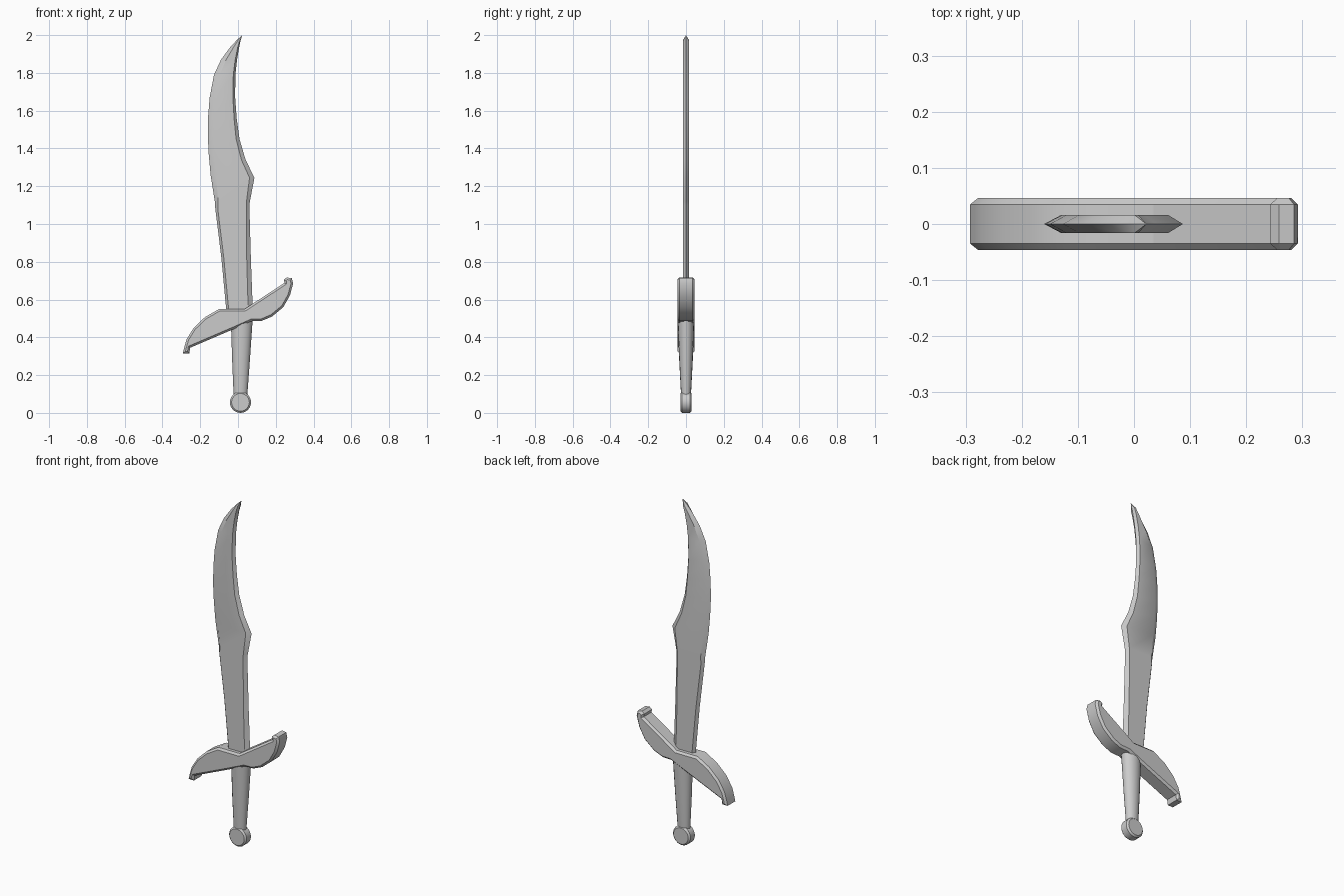
import bpy, bmesh, math

if "Cube" in bpy.data.objects:
    bpy.data.objects.remove(bpy.data.objects["Cube"])


def finish(name, bm, angle=30):
    bmesh.ops.recalc_face_normals(bm, faces=bm.faces)
    mesh = bpy.data.meshes.new(name)
    bm.to_mesh(mesh)
    bm.free()
    obj = bpy.data.objects.new(name, mesh)
    bpy.context.collection.objects.link(obj)
    bpy.ops.object.select_all(action='DESELECT')
    obj.select_set(True)
    bpy.context.view_layer.objects.active = obj
    bpy.ops.object.shade_smooth_by_angle(angle=math.radians(angle))
    return obj


def plate(name, outline, half, bevel, angle=30):
    """Extrude an XZ outline through y and chamfer the rims of both faces."""
    bm = bmesh.new()
    face = bm.faces.new([bm.verts.new((x, -half, z)) for x, z in outline])
    ext = bmesh.ops.extrude_face_region(bm, geom=[face], use_keep_orig=True)
    for v in ext['geom']:
        if isinstance(v, bmesh.types.BMVert):
            v.co.y = half
    bmesh.ops.recalc_face_normals(bm, faces=bm.faces)
    rims = [e for e in bm.edges if abs(e.verts[0].co.y - e.verts[1].co.y) < 1e-5]
    bmesh.ops.bevel(bm, geom=rims, offset=bevel, segments=1, affect='EDGES',
                    profile=0.5, clamp_overlap=True)
    return finish(name, bm, angle)


def loft(bm, rings):
    for a, b in zip(rings, rings[1:]):
        n = len(a)
        for i in range(n):
            bm.faces.new((a[i], a[(i + 1) % n], b[(i + 1) % n], b[i]))
    bm.faces.new(rings[0])


# Blade rows: left x, left z, right x, right z, left bevel, right bevel
rows = [
    (-0.058, 0.50, 0.080, 0.50, 0.013, 0.025),
    (-0.088, 0.82, 0.068, 0.82, 0.013, 0.022),
    (-0.120, 1.08, 0.060, 1.10, 0.013, 0.016),
    (-0.123, 1.12, 0.063, 1.12, 0.018, 0.018),
    (-0.145, 1.26, 0.087, 1.245, 0.028, 0.026),
    (-0.155, 1.37, 0.040, 1.34, 0.03, 0.022),
    (-0.160, 1.47, 0.008, 1.45, 0.03, 0.018),
    (-0.158, 1.57, -0.007, 1.56, 0.03, 0.014),
    (-0.150, 1.67, -0.015, 1.67, 0.03, 0.012),
    (-0.127, 1.79, -0.014, 1.79, 0.03, 0.011),
    (-0.090, 1.87, -0.005, 1.87, 0.027, 0.010),
    (-0.042, 1.935, 0.005, 1.93, 0.018, 0.008),
    (-0.006, 1.974, 0.013, 1.968, 0.007, 0.005),
]
T = 0.016
bm = bmesh.new()
rings = []
for lx, lz, rx, rz, bl, br in rows:
    pts = [(lx, 0, lz), (lx + bl, -T, lz), (rx - br, -T, rz),
           (rx, 0, rz), (rx - br, T, rz), (lx + bl, T, lz)]
    rings.append([bm.verts.new(p) for p in pts])
loft(bm, rings)
tip = bm.verts.new((0.022, 0, 2.0))
last = rings[-1]
for i in range(6):
    bm.faces.new((last[i], last[(i + 1) % 6], tip))
finish("blade", bm)

# S-shaped crossguard
guard = [
    (-0.292, 0.315), (-0.258, 0.315), (-0.253, 0.345), (-0.02, 0.445),
    (0.07, 0.485), (0.125, 0.487), (0.18, 0.51), (0.24, 0.56), (0.275, 0.622),
    (0.292, 0.685), (0.285, 0.713), (0.258, 0.717), (0.243, 0.705), (0.246, 0.688),
    (0.035, 0.55), (-0.10, 0.55), (-0.175, 0.507), (-0.235, 0.45),
    (-0.272, 0.39), (-0.285, 0.345),
]
plate("crossguard", guard, 0.046, 0.011)

# Tapered oval grip: centre x, z, half width, half depth
bm = bmesh.new()
rings = []
N = 16
for cx, z, rx, ry in [(0.013, 0.09, 0.036, 0.026), (0.016, 0.28, 0.047, 0.036),
                      (0.020, 0.50, 0.058, 0.044)]:
    rings.append([bm.verts.new((cx + rx * math.cos(2 * math.pi * i / N),
                                ry * math.sin(2 * math.pi * i / N), z))
                  for i in range(N)])
loft(bm, rings)
bm.faces.new(rings[-1])
finish("grip", bm)

# Disc pommel
circle = [(0.013 + 0.056 * math.cos(2 * math.pi * i / 24),
           0.056 + 0.056 * math.sin(2 * math.pi * i / 24)) for i in range(24)]
plate("pommel", circle, 0.029, 0.009)
